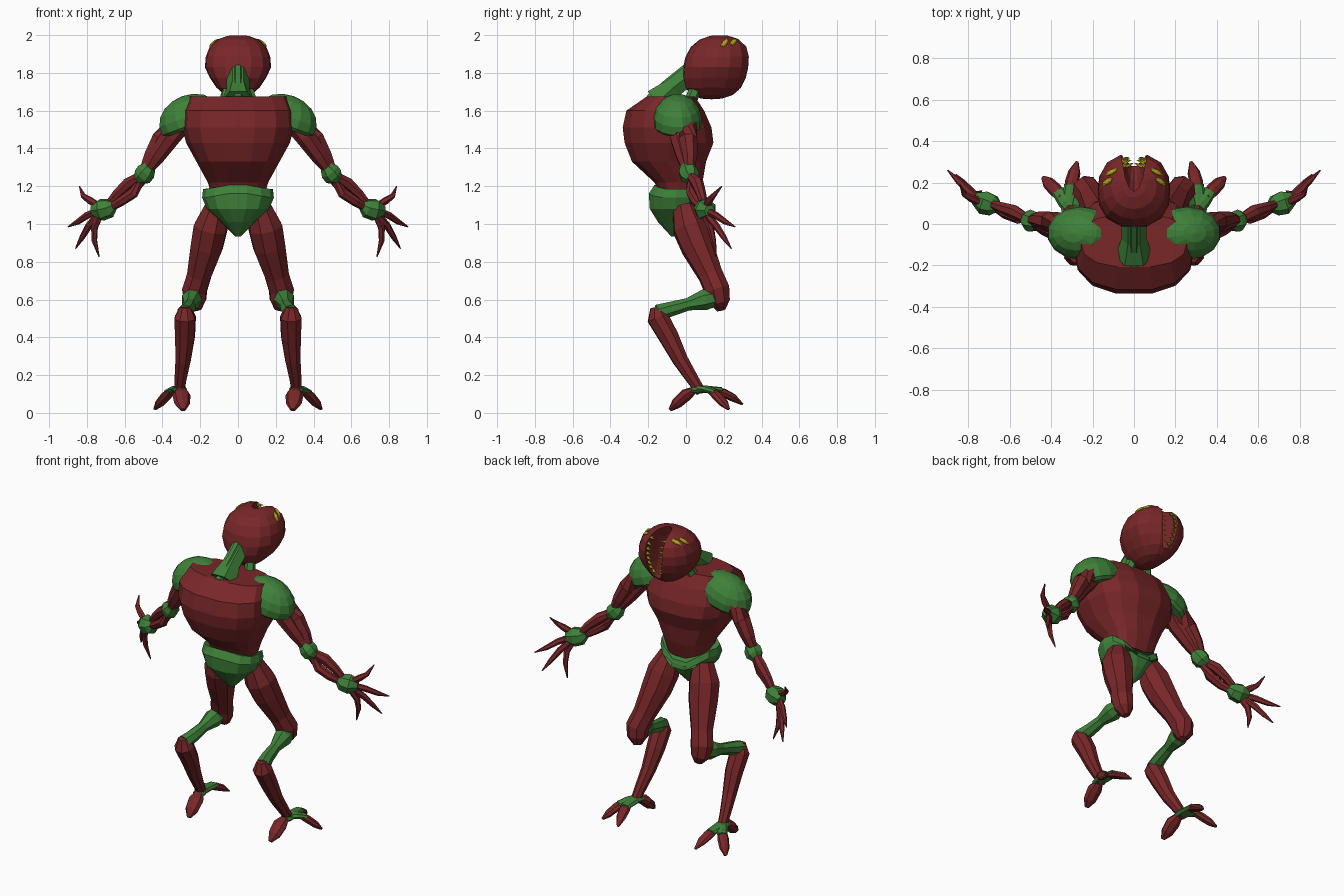
import bpy, bmesh
from math import sin, cos, pi, sqrt, copysign
from mathutils import Vector, Matrix
from mathutils.bvhtree import BVHTree

cube = bpy.data.objects.get("Cube")
if cube:
    bpy.data.objects.remove(cube)


def material(name, rgb):
    m = bpy.data.materials.new(name)
    m.use_nodes = True
    m.diffuse_color = (*rgb, 1)
    node = next(n for n in m.node_tree.nodes if n.type == 'BSDF_PRINCIPLED')
    node.inputs["Base Color"].default_value = (*rgb, 1)
    return m


RED = material("dark red", (0.19, 0.02, 0.022))
GREEN = material("leaf green", (0.05, 0.22, 0.042))
YELLOW = material("yellow", (0.5, 0.43, 0.012))


def finish(name, bm, mat, mirror=False):
    bmesh.ops.recalc_face_normals(bm, faces=bm.faces)
    me = bpy.data.meshes.new(name)
    bm.to_mesh(me)
    bm.free()
    me.materials.append(mat)
    ob = bpy.data.objects.new(name, me)
    bpy.context.collection.objects.link(ob)
    if mirror:
        mod = ob.modifiers.new("mirror", 'MIRROR')
        mod.use_mirror_merge = False
    return ob


def skin(bm, rings):
    """Bridge equal rings of points and cap both ends."""
    rows = [[bm.verts.new(p) for p in r] for r in rings]
    n = len(rows[0])
    for a, b in zip(rows, rows[1:]):
        for i in range(n):
            j = (i + 1) % n
            bm.faces.new((a[i], a[j], b[j], b[i]))
    bm.faces.new(rows[0])
    bm.faces.new(rows[-1])


def tube(bm, pts, n=7, flat=1.0):
    """Limb through (x, y, z, radius) points; flat squashes it vertically."""
    c = [Vector(p[:3]) for p in pts]
    rings = []
    for i, p in enumerate(pts):
        d = (c[min(i + 1, len(c) - 1)] - c[max(i - 1, 0)]).normalized()
        u = d.cross(Vector((0.3, 1, 0.2)) if abs(d.z) > 0.75 else Vector((0, 0, 1))).normalized()
        v = d.cross(u)
        rings.append([c[i] + p[3] * (u * cos(2 * pi * k / n) + v * flat * sin(2 * pi * k / n))
                      for k in range(n)])
    skin(bm, rings)


def limbs(name, paths, mat, n=7, flat=1.0, mirror=True):
    bm = bmesh.new()
    for p in paths:
        tube(bm, p, n, flat)
    return finish(name, bm, mat, mirror)


def stack(name, rings, mat, n=14, power=0.8, shape=None):
    """Body through horizontal rings of (z, centre y, half width, half depth)."""
    def spow(v):
        return copysign(abs(v) ** power, v)
    bm = bmesh.new()
    skin(bm, [[Vector((rx * spow(cos(2 * pi * k / n)), yc + ry * spow(sin(2 * pi * k / n)), z))
               for k in range(n)] for z, yc, rx, ry in rings])
    if shape:
        for v in bm.verts:
            shape(v.co)
    return finish(name, bm, mat)


def ball(bm, centre, radii, rot=Matrix(), seg=10):
    m = Matrix.Translation(centre) @ rot @ Matrix.Diagonal((*radii, 1))
    return bmesh.ops.create_uvsphere(bm, u_segments=seg, v_segments=seg * 2 // 3,
                                     radius=1, matrix=m)["verts"]


# Torso, hunched towards the rear
stack("torso", [(1.12, -.03, .13, .09), (1.22, -.04, .16, .13), (1.33, -.09, .22, .20),
                (1.43, -.09, .275, .24), (1.51, -.10, .295, .24), (1.60, -.11, .29, .21),
                (1.675, -.08, .26, .13)], RED)


# Pelvis with raised rear peak and a dipped belt on the other side
def belt(co):
    if co.z > 1.1:
        centre = max(0, 1 - abs(co.x) / .17)
        co.z += centre * (.03 if co.y < -.05 else -.12)


stack("pelvis", [(.935, -.05, .015, .03), (1.01, -.05, .09, .10), (1.08, -.055, .165, .14),
                 (1.14, -.055, .19, .145), (1.185, -.05, .185, .12)], GREEN, power=.9, shape=belt)

# Neck with side ridges
limbs("neck", [[(0, -.15, 1.645, .09), (0, -.07, 1.72, .06), (0, .02, 1.79, .06), (0, .10, 1.85, .07)],
               [(0, -.19, 1.66, .03), (0, -.10, 1.745, .025), (0, 0, 1.825, .025)],
               [(.07, .02, 1.64, .035), (.045, .06, 1.74, .03), (.03, .1, 1.8, .03)],
               [(-.07, .02, 1.64, .035), (-.045, .06, 1.74, .03), (-.03, .1, 1.8, .03)]],
      GREEN, 6, mirror=False)

# Head: rounded block split by a tall mouth
bm = bmesh.new()
for v in ball(bm, (0, 0, 0), (1, 1, 1), seg=16):
    d = v.co.copy()
    d /= sum(abs(a) ** 2.5 for a in d) ** .4
    v.co = (d.x * .175 * (1 - .38 * max(0, -d.z)), .16 + d.y * .175 + d.z * .025, 1.83 + d.z * .17)
surface = BVHTree.FromBMesh(bm)
head = finish("head", bm, RED)
mouth_c, mouth_r = Vector((0, .34, 1.9)), Vector((.062, .21, .2))
bm = bmesh.new()
ball(bm, mouth_c, mouth_r, seg=14)
cutter = finish("mouth_cutter", bm, RED)
cutter.hide_render = True
mod = head.modifiers.new("mouth", 'BOOLEAN')
mod.object = cutter
mod.solver = 'EXACT'
bpy.context.view_layer.update()
cut = bpy.data.meshes.new_from_object(head.evaluated_get(bpy.context.evaluated_depsgraph_get()))
head.modifiers.clear()
head.data = cut
bpy.data.objects.remove(cutter)

# Teeth along both lips
bm = bmesh.new()
for i in range(8):
    z = 1.75 + i * .03
    hit = surface.ray_cast(Vector((.045, 1, z)), Vector((0, -1, 0)))[0]
    if hit:
        y = hit.y - .025
        w = 1 - ((y - mouth_c.y) / mouth_r.y) ** 2 - ((z - mouth_c.z) / mouth_r.z) ** 2
        x = mouth_r.x * sqrt(max(w, .05))
        tube(bm, [(x + .005, y, z, .013), (x - .035, y + .015, z, .001)], 5)
finish("teeth", bm, YELLOW, True)

# Paired slit eyes on the crown
bm = bmesh.new()
for p in ((.105, .25, 1.96), (.13, .205, 1.96)):
    co, normal, _, _ = surface.find_nearest(Vector(p))
    side = Vector((.8, -.45, -.5))
    side = (side - normal * side.dot(normal)).normalized()
    rot = Matrix((side, normal.cross(side), normal)).transposed().to_4x4()
    ball(bm, co, (.036, .014, .011), rot, 8)
finish("eyes", bm, YELLOW, True)

# Shoulder pads: tilted domes with flattened undersides
bm = bmesh.new()
verts = ball(bm, (0, 0, 0), (1, 1, 1), seg=14)
tilt = Matrix.Translation((.25, -.045, 1.55)) @ Matrix.Rotation(.35, 4, 'Y')
for v in verts:
    v.co = tilt @ Vector((v.co.x * .175, v.co.y * .13, max(v.co.z, -.3) * .135))
finish("shoulder_pads", bm, GREEN, True)

# Arms
limbs("upper_arms", [[(.29, -.03, 1.55, .06), (.36, -.035, 1.46, .055), (.43, -.01, 1.36, .045), (.49, .01, 1.27, .025)],
                     [(.32, .01, 1.55, .05), (.41, .01, 1.45, .05), (.46, .02, 1.36, .04), (.50, .02, 1.28, .025)]], RED)
limbs("elbows", [[(.465, 0, 1.305, .035), (.485, .01, 1.28, .053), (.505, .02, 1.255, .053), (.53, .03, 1.235, .03)]], GREEN)
limbs("forearms", [[(.51, .02, 1.26, .024), (.58, .06, 1.215, .034), (.64, .08, 1.16, .027), (.70, .1, 1.09, .018)],
                   [(.50, .02, 1.24, .024), (.555, .03, 1.165, .03), (.62, .05, 1.12, .026), (.70, .1, 1.07, .018)]], RED)
limbs("palms", [[(.655, .08, 1.1, .025), (.68, .09, 1.085, .052), (.725, .105, 1.075, .06), (.77, .125, 1.07, .03)]], GREEN)
limbs("fingers", [[(.73, .1, 1.09, .02), (.785, .125, 1.125, .02), (.82, .145, 1.15, .014), (.84, .19, 1.2, .003)],
                  [(.74, .11, 1.07, .02), (.80, .16, 1.045, .019), (.85, .21, 1.01, .015), (.90, .26, .985, .003)],
                  [(.74, .11, 1.05, .02), (.79, .16, .99, .019), (.825, .2, .93, .015), (.86, .24, .87, .003)],
                  [(.73, .1, 1.05, .02), (.76, .13, .98, .019), (.76, .145, .91, .015), (.735, .16, .825, .003)]], RED, 6)

# Legs with reversed lower joints
limbs("thighs", [[(.115, -.01, 1.09, .065), (.145, .02, .98, .095), (.165, .06, .88, .09), (.205, .13, .73, .068),
                  (.23, .165, .65, .07), (.225, .175, .59, .06), (.215, .185, .545, .025)]], RED, 8)
limbs("knee_links", [[(.24, .16, .61, .045), (.245, .10, .60, .057), (.255, .01, .575, .034),
                      (.265, -.08, .55, .04), (.28, -.15, .53, .045)]], GREEN)
limbs("shins", [[(.28, -.16, .56, .03), (.28, -.15, .505, .06), (.28, -.09, .40, .055),
                 (.29, -.03, .28, .043), (.305, .04, .17, .033), (.31, .08, .11, .028)]], RED, 8)

# Feet: green hub branching into three claws
hub = (.312, .09, .125, .042)
limbs("foot_hubs", [[hub, (.308, .03, .12, .035)],
                    [(.31, .06, .128, .04), hub, (.305, .19, .12, .032)],
                    [(.30, .07, .128, .035), (.33, .11, .125, .04), (.37, .16, .11, .03)]], GREEN, 8, .5)
limbs("claws", [[(.306, .05, .125, .025), (.30, .0, .095, .048), (.295, -.05, .05, .042), (.29, -.085, .016, .014)],
                [(.31, .15, .12, .025), (.30, .2, .105, .034), (.288, .25, .08, .03), (.275, .3, .045, .008)],
                [(.35, .13, .12, .025), (.38, .165, .09, .034), (.415, .2, .05, .03), (.44, .225, .02, .01)]], RED, 8, .7)
